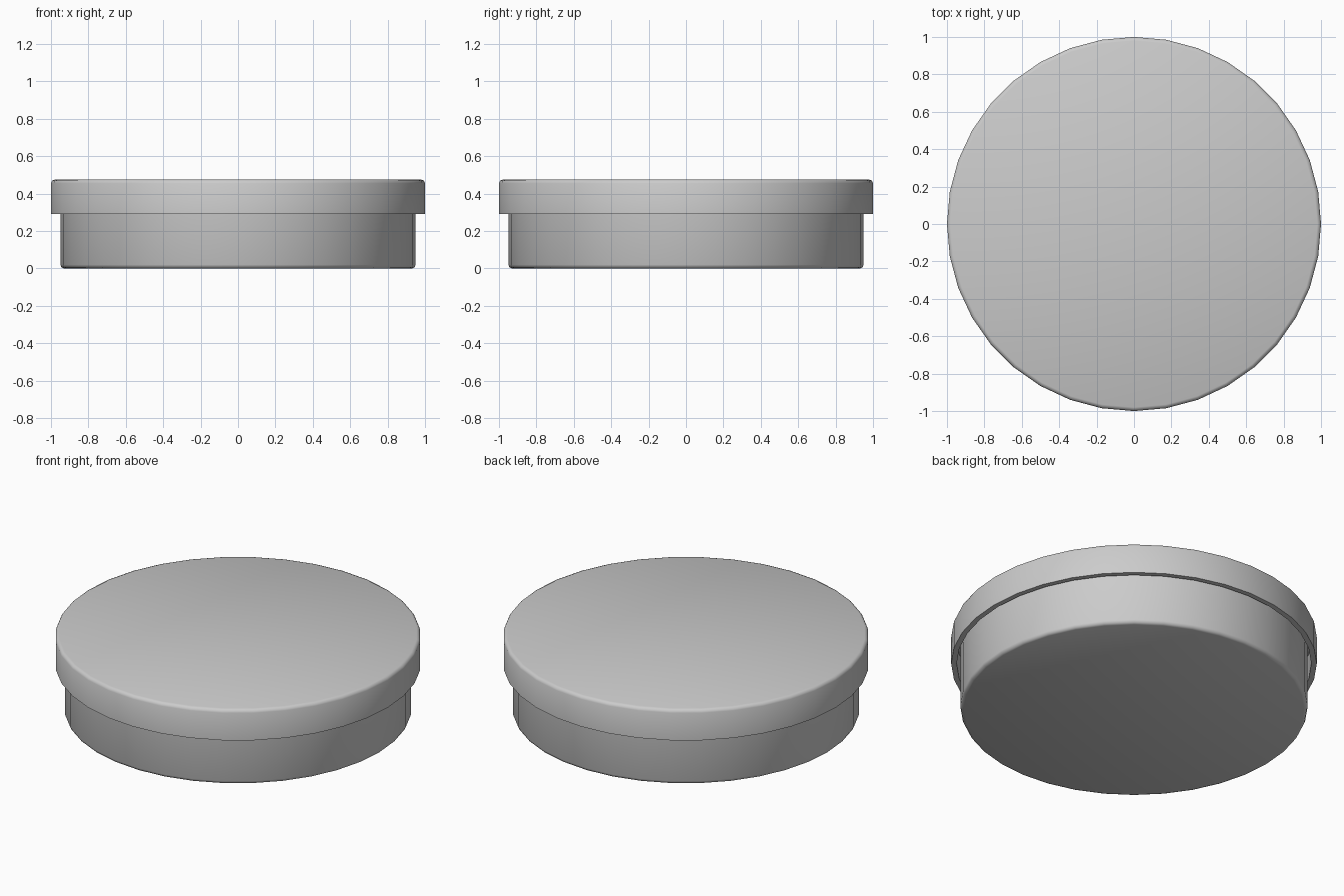
import bpy, math

if "Cube" in bpy.data.objects:
    bpy.data.objects.remove(bpy.data.objects["Cube"])

SIDES = 36

def lathe(name, profile):
    """Revolve an (r, z) profile that starts and ends on the axis (r = 0)."""
    verts, faces, rings = [], [], []
    for r, z in profile:
        n = 1 if r == 0 else SIDES
        rings.append(range(len(verts), len(verts) + n))
        for i in range(n):
            a = math.tau * i / SIDES
            verts.append((r * math.cos(a), r * math.sin(a), z))
    # first and last discs are single n-gons
    for a, b in zip(rings, rings[1:]):
        if len(a) == 1:
            faces.append(list(reversed(b)))
        elif len(b) == 1:
            faces.append(list(a))
        else:
            for i in range(SIDES):
                j = (i + 1) % SIDES
                faces.append((a[i], a[j], b[j], b[i]))
    mesh = bpy.data.meshes.new(name)
    mesh.from_pydata(verts, [], faces)
    # drop the unused axis points
    import bmesh
    bm = bmesh.new()
    bm.from_mesh(mesh)
    for v in [v for v in bm.verts if not v.link_faces]:
        bm.verts.remove(v)
    bmesh.ops.recalc_face_normals(bm, faces=bm.faces)
    bm.to_mesh(mesh)
    bm.free()
    ob = bpy.data.objects.new(name, mesh)
    bpy.context.collection.objects.link(ob)
    bpy.ops.object.select_all(action='DESELECT')
    ob.select_set(True)
    bpy.context.view_layer.objects.active = ob
    bpy.ops.object.shade_smooth_by_angle(angle=math.radians(50))
    return ob

# shallow open dish with rounded bottom edge
lathe("dish", [(0, 0), (0.93, 0), (0.944, 0.006), (0.95, 0.02),
               (0.95, 0.44), (0.92, 0.44), (0.92, 0.03), (0, 0.03)])

# overhanging lid, hollow underneath, with rounded top edge
lathe("lid", [(0, 0.445), (0.97, 0.445), (0.97, 0.29), (1.0, 0.29),
              (1.0, 0.455), (0.994, 0.469), (0.98, 0.475), (0, 0.475)])
